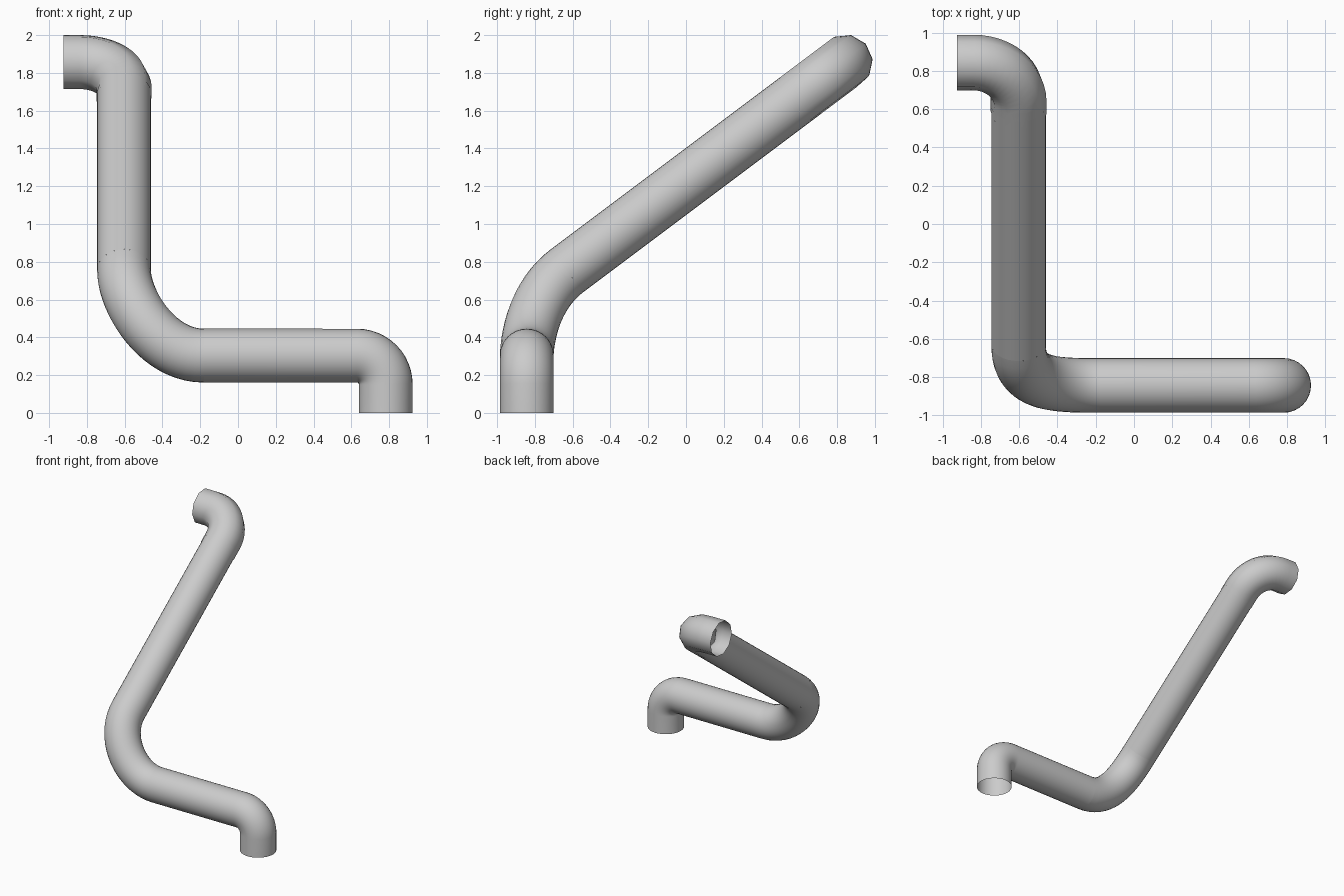
import bpy, bmesh, math
from mathutils import Vector, Matrix

if "Cube" in bpy.data.objects:
    bpy.data.objects.remove(bpy.data.objects["Cube"])

R = 0.1425
SLOPE = Vector((0, 0.8, 0.6))
SX, LY, LZ = -0.603, -0.843, 0.303      # riser x, lower run y and z


def on_slope(y):
    return Vector((SX, y, 1.225 + 0.75 * y))


def bezier(p0, p1, p2, p3, n):
    return [p0 * (1 - t) ** 3 + p1 * 3 * t * (1 - t) ** 2
            + p2 * 3 * t * t * (1 - t) + p3 * t ** 3
            for t in (i / n for i in range(n + 1))]


def elbow(corner, d_in, d_out, r, n=12):
    """Quarter-circle path around a right-angled corner."""
    c = corner - d_in * r + d_out * r
    return [c - d_out * r * math.cos(a) + d_in * r * math.sin(a)
            for a in (math.pi / 2 * i / n for i in range(n + 1))]


def pipe(name, path, d0, d1, normal, sides=32, radius=R, phase=0.0):
    """Open tube swept along a path with a twist-free frame."""
    bm = bmesh.new()
    rings, prev, nrm = [], d0, normal.normalized()
    for i, p in enumerate(path):
        if i == 0:
            t = d0
        elif i == len(path) - 1:
            t = d1
        else:
            t = ((p - path[i - 1]).normalized() + (path[i + 1] - p).normalized()).normalized()
        nrm = prev.rotation_difference(t) @ nrm
        nrm = (nrm - t * nrm.dot(t)).normalized()
        prev, b = t, t.cross(nrm)
        angles = [phase + math.tau * k / sides for k in range(sides)]
        rings.append([bm.verts.new(p + (nrm * math.cos(a) + b * math.sin(a)) * radius)
                      for a in angles])
    for r0, r1 in zip(rings, rings[1:]):
        for k in range(sides):
            j = (k + 1) % sides
            bm.faces.new((r0[k], r0[j], r1[j], r1[k]))
    for f in bm.faces:
        f.smooth = True
    me = bpy.data.meshes.new(name)
    bm.to_mesh(me)
    bm.free()
    ob = bpy.data.objects.new(name, me)
    bpy.context.collection.objects.link(ob)
    return ob


UP, LEFT, BACK = Vector((0, 0, 1)), Vector((-1, 0, 0)), Vector((0, 1, 0))
ACROSS = Vector((0, -0.6, 0.8))          # perpendicular to the slope

# lower outlet elbow and horizontal run
corner = Vector((0.782, LY, LZ))
run_end = Vector((-0.18, LY, LZ))
pipe("lower_run", [Vector((0.782, LY, 0))] + elbow(corner, UP, LEFT, 0.152) + [run_end],
     UP, LEFT, BACK)

# large compound bend turning up into the slope
bend_end = on_slope(-0.63)
pipe("main_bend", bezier(run_end, run_end + LEFT * 0.25, bend_end - SLOPE * 0.265, bend_end, 20),
     LEFT, SLOPE, BACK)

# sloping pipe in joined sections
joints = [-0.63, -0.54, -0.22, 0.32, 0.62]
names = ["bend_collar", "lower_coupling", "sloping_pipe", "upper_coupling"]
for name, a, b in zip(names, joints, joints[1:]):
    pipe(name, [on_slope(a), on_slope(b)], SLOPE, SLOPE, ACROSS)

# upper elbow, ten-sided, leading out to the left
top = on_slope(0.843)
pipe("upper_elbow", [on_slope(0.58)] + elbow(top, SLOPE, LEFT, 0.235)
     + [Vector((-0.925, top.y, top.z))],
     SLOPE, LEFT, ACROSS, sides=10, radius=0.146, phase=math.radians(13))
